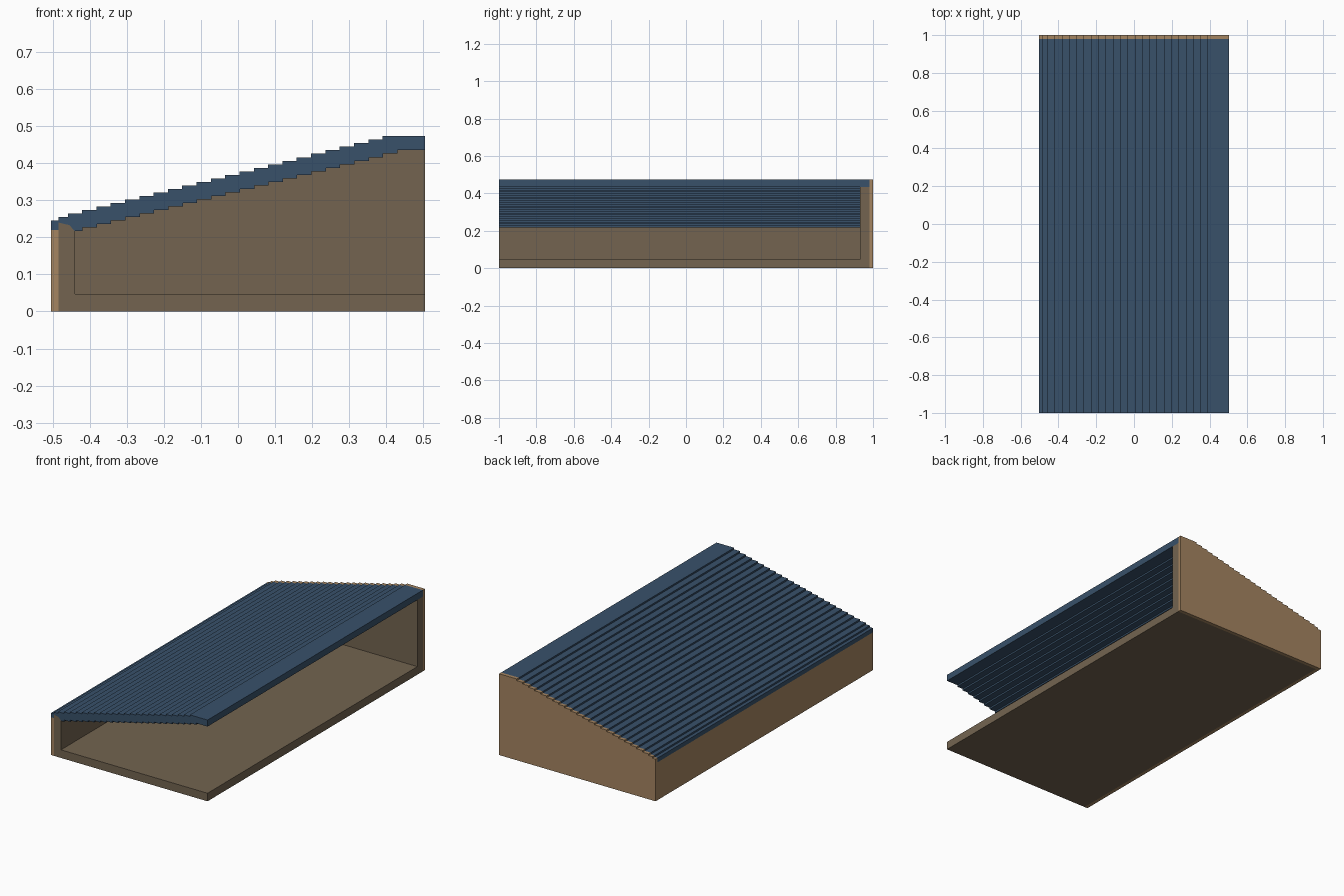
import bpy, bmesh

if "Cube" in bpy.data.objects:
    bpy.data.objects.remove(bpy.data.objects["Cube"])


def material(name, rgb):
    m = bpy.data.materials.new(name)
    lin = [(c / 255 / 12.92) if c < 10 else ((c / 255 + 0.055) / 1.055) ** 2.4 for c in rgb]
    m.diffuse_color = (*lin, 1)
    m.use_nodes = True
    m.node_tree.nodes["Principled BSDF"].inputs["Base Color"].default_value = m.diffuse_color
    return m


TAN = material("tan timber", (165, 133, 97))
BROWN = material("grey brown lining", (115, 100, 80))
BLUE = material("slate blue", (56, 81, 106))


def extrude(name, profile, y0, y1, mat):
    """Extrude an x/z outline along y."""
    bm = bmesh.new()
    a = [bm.verts.new((x, y0, z)) for x, z in profile]
    b = [bm.verts.new((x, y1, z)) for x, z in profile]
    n = len(a)
    bm.faces.new(a)
    bm.faces.new(b[::-1])
    for i in range(n):
        j = (i + 1) % n
        bm.faces.new((a[i], b[i], b[j], a[j]))
    bmesh.ops.recalc_face_normals(bm, faces=bm.faces)
    me = bpy.data.meshes.new(name)
    bm.to_mesh(me)
    bm.free()
    me.materials.append(mat)
    ob = bpy.data.objects.new(name, me)
    bpy.context.collection.objects.link(ob)
    return ob


def steps(x, z, count, dx=0.0386, dz=0.0095):
    """Stair outline descending leftwards from the riser at x with tread z."""
    pts = []
    for i in range(count):
        pts += [(x - i * dx, z - i * dz), (x - i * dx, z - (i + 1) * dz)]
    return pts


XL, XR = -0.504, 0.504
SKIN, INNER, FLOOR = -0.484, -0.44, 0.047

# stepped roof outlines, right to left
top = [(XR, 0.473)] + steps(0.39, 0.473, 23) + [(SKIN, 0.2545), (SKIN, 0.245), (XL, 0.245)]
under = [(XR, 0.435)] + steps(0.43, 0.435, 23) + [(INNER, 0.2165)]
eave = [(INNER, 0.2165), (-0.455, 0.233), (SKIN, 0.24)]

extrude("stepped_roof",
        top + [(XL, 0.22), (SKIN, 0.22)] + eave[::-1] + under[:-1][::-1], -1, 0.98, BLUE)

# outer cladding
extrude("back_cladding", top + [(XL, 0), (XR, 0)], 0.98, 1, TAN)
extrude("side_cladding", [(XL, 0), (SKIN, 0), (SKIN, 0.22), (XL, 0.22)], -1, 0.98, TAN)

# inner lining and floor
extrude("floor", [(SKIN, 0), (XR, 0), (XR, FLOOR), (SKIN, FLOOR)], -1, 0.98, BROWN)
extrude("side_lining", [(SKIN, FLOOR), (INNER, FLOOR)] + eave, -1, 0.98, BROWN)
extrude("back_lining", under + [(INNER, FLOOR), (XR, FLOOR)], 0.93, 0.98, BROWN)
